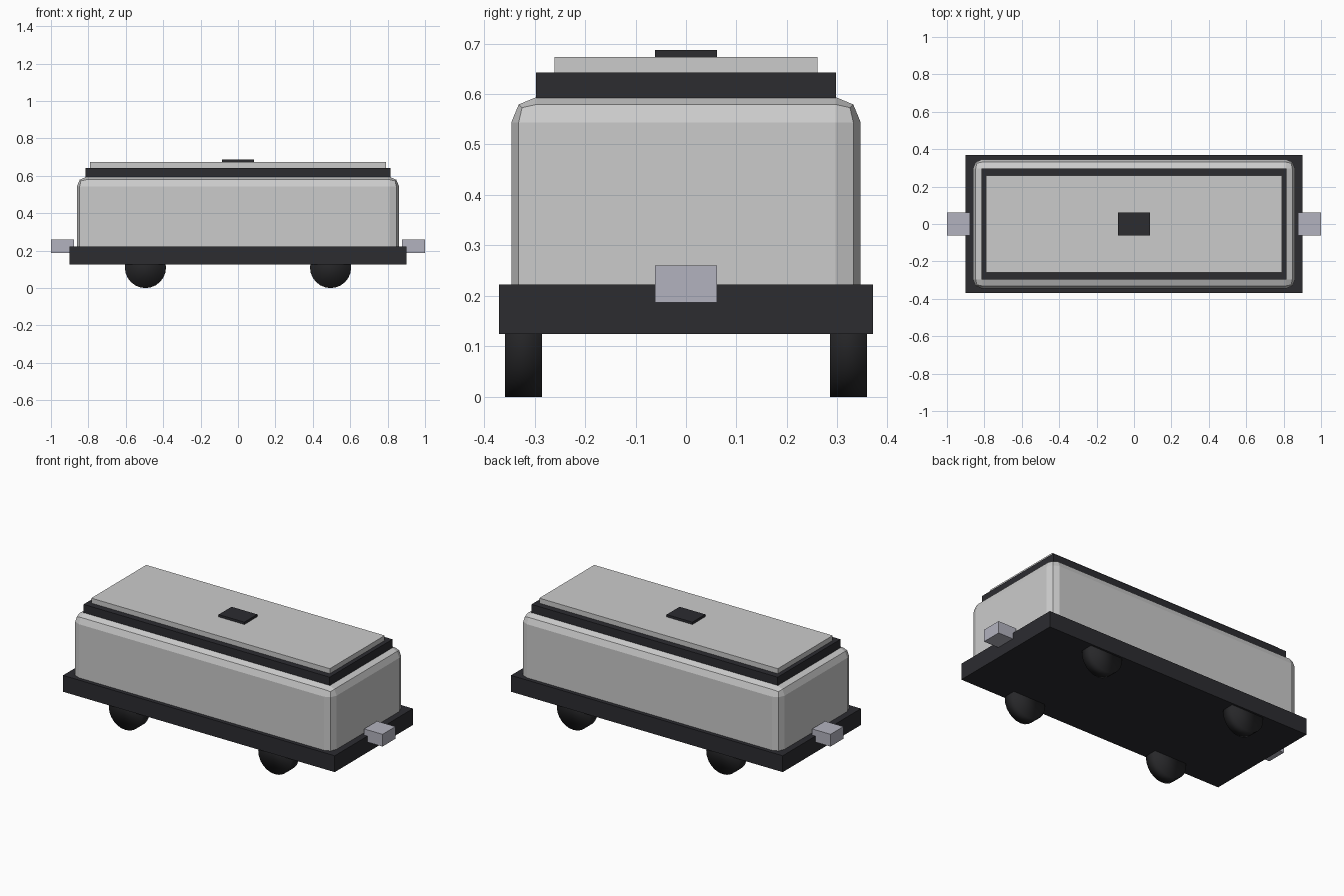
import bpy
from math import pi

if "Cube" in bpy.data.objects:
    bpy.data.objects.remove(bpy.data.objects["Cube"])


def material(name, r, g, b):
    m = bpy.data.materials.new(name)
    m.diffuse_color = (r, g, b, 1)
    m.use_nodes = True
    m.node_tree.nodes["Principled BSDF"].inputs["Base Color"].default_value = m.diffuse_color
    return m


dark = material("dark_paint", 0.025, 0.025, 0.03)
rubber = material("wheel_black", 0.02, 0.02, 0.022)
steel = material("steel", 0.45, 0.45, 0.52)


def box(name, half_x, half_y, z0, z1, mat=None, x=0):
    bpy.ops.mesh.primitive_cube_add(size=2, location=(x, 0, (z0 + z1) / 2))
    ob = bpy.context.object
    ob.name = name
    ob.scale = (half_x, half_y, (z1 - z0) / 2)
    bpy.ops.object.transform_apply(location=False, rotation=False, scale=True)
    if mat:
        ob.data.materials.append(mat)
    return ob


# Chassis
box("chassis", 0.90, 0.37, 0.125, 0.223, dark)

# Wagon body with faceted round edges, its lower rim sunk into the chassis
body = box("body", 0.861, 0.346, 0.15, 0.594)
bevel = body.modifiers.new("rounded_edges", 'BEVEL')
bevel.width = 0.05
bevel.segments = 2

# Stepped roof and hatch
box("roof_band", 0.815, 0.297, 0.592, 0.643, dark)
box("roof_panel", 0.79, 0.26, 0.641, 0.673)
box("roof_hatch", 0.085, 0.061, 0.671, 0.687, dark)

for sx, end in ((-1, "rear"), (1, "front")):
    # Couplers at both ends
    box(end + "_coupler", 0.061, 0.061, 0.187, 0.26, steel, sx * 0.939)
    # Wheels
    for sy, side in ((-1, "right"), (1, "left")):
        bpy.ops.mesh.primitive_cylinder_add(
            vertices=24, radius=0.11, depth=0.073,
            location=(sx * 0.495, sy * 0.322, 0.11), rotation=(pi / 2, 0, 0))
        wheel = bpy.context.object
        wheel.name = f"{end}_{side}_wheel"
        wheel.data.materials.append(rubber)
        bpy.ops.object.shade_smooth()
